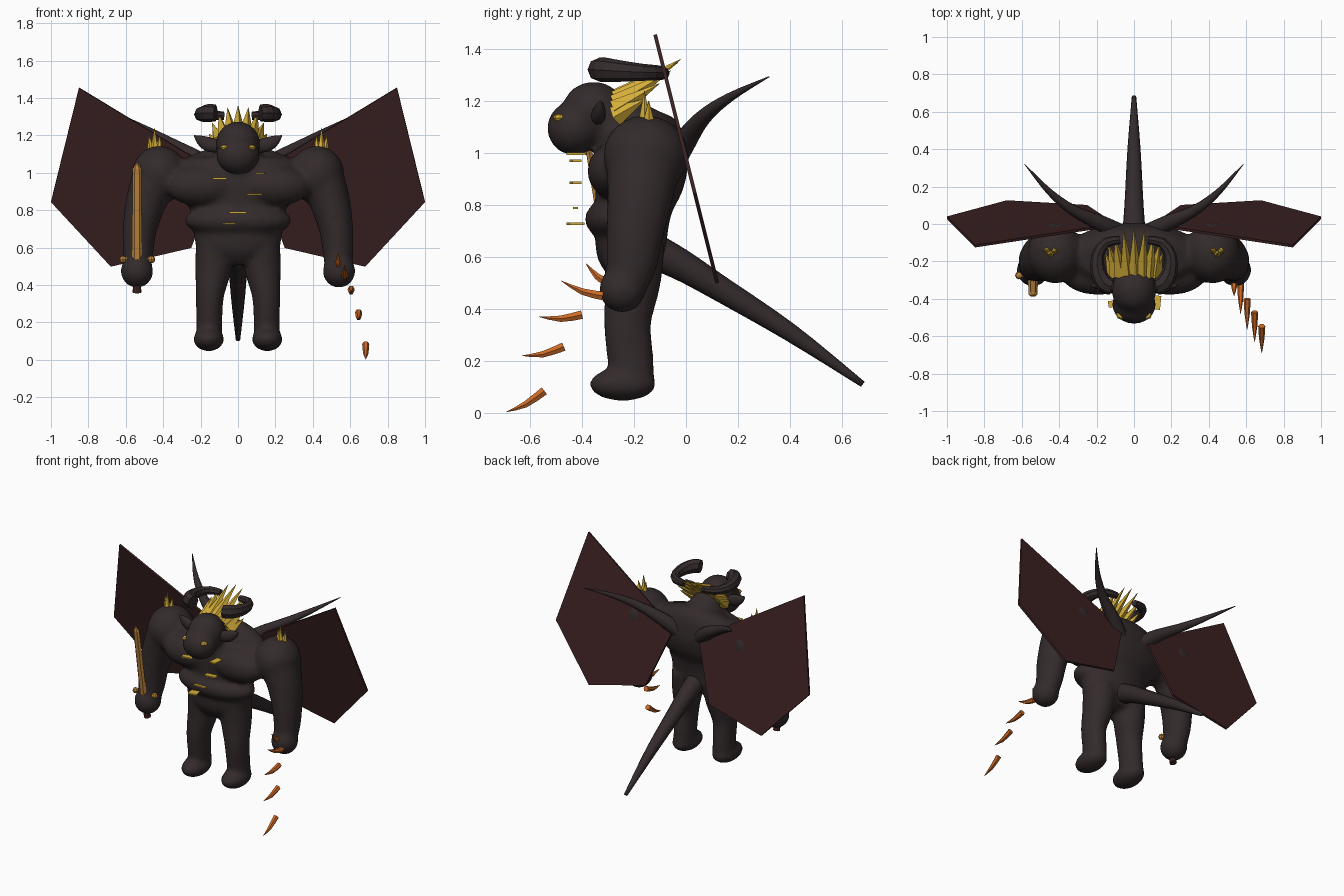
import bpy, bmesh, math
from mathutils import Vector, Matrix

cube = bpy.data.objects.get("Cube")
if cube:
    bpy.data.objects.remove(cube)


def material(name, r, g, b):
    m = bpy.data.materials.new(name)
    m.use_nodes = True
    m.diffuse_color = (r, g, b, 1)
    m.node_tree.nodes["Principled BSDF"].inputs["Base Color"].default_value = (r, g, b, 1)
    return m


HIDE = material("dark hide", 0.033, 0.023, 0.024)
WING = material("wing membrane", 0.045, 0.015, 0.016)
GOLD = material("gold", 0.66, 0.42, 0.04)
BLADE = material("bronze blade", 0.53, 0.25, 0.05)
EMBER = material("ember orange", 0.6, 0.14, 0.02)
GRIP = material("grip brown", 0.06, 0.022, 0.016)


def resample(points, steps):
    """Catmull-Rom through tuples of any length."""
    if steps < 2:
        return [list(p) for p in points]
    pts = [points[0], *points, points[-1]]
    out = []
    for i in range(1, len(pts) - 2):
        for k in range(steps):
            t = k / steps
            out.append([0.5 * (2 * b + (c - a) * t + (2 * a - 5 * b + 4 * c - d) * t * t
                        + (3 * b - a - 3 * c + d) * t ** 3)
                        for a, b, c, d in zip(*pts[i - 1:i + 3])])
    return out + [list(points[-1])]


def loft(bm, points, ref="X", sides=16, steps=4):
    """Tube through (x, y, z, radius along ref, other radius)."""
    axis = Vector((ref == "X", ref == "Y", ref == "Z"))
    rows = resample(points, steps)
    rings = []
    for i, row in enumerate(rows):
        c = Vector(row[:3])
        t = (Vector(rows[min(i + 1, len(rows) - 1)][:3]) - Vector(rows[max(i - 1, 0)][:3])).normalized()
        u = (axis - t * axis.dot(t)).normalized()
        v = t.cross(u)
        angles = [math.tau * k / sides for k in range(sides)]
        rings.append([bm.verts.new(c + u * row[3] * math.cos(a) + v * row[-1] * math.sin(a)) for a in angles])
    for a, b in zip(rings, rings[1:]):
        for k in range(sides):
            n = (k + 1) % sides
            bm.faces.new((a[k], a[n], b[n], b[k]))
    bm.faces.new(rings[0][::-1])
    bm.faces.new(rings[-1])


def ball(bm, centre, radii, seg=20):
    bmesh.ops.create_uvsphere(bm, u_segments=seg, v_segments=seg // 2, radius=1,
                              matrix=Matrix.Translation(centre) @ Matrix.Diagonal((*radii, 1)))


def box(bm, centre, size, turn=0):
    bmesh.ops.create_cube(bm, size=1, matrix=Matrix.Translation(centre)
                          @ Matrix.Rotation(turn, 4, "Z") @ Matrix.Diagonal((*size, 1)))


def spike(bm, base, tip, r, sides=5):
    loft(bm, [(*base, r), (*tip, 0.001)], sides=sides, steps=1)


def finish(name, bm, mat, mirror=False, smooth=False):
    bmesh.ops.recalc_face_normals(bm, faces=bm.faces)
    me = bpy.data.meshes.new(name)
    bm.to_mesh(me)
    bm.free()
    me.materials.append(mat)
    ob = bpy.data.objects.new(name, me)
    bpy.context.collection.objects.link(ob)
    if mirror:
        mod = ob.modifiers.new("Mirror", "MIRROR")
        mod.use_mirror_merge = False
    if smooth:
        for p in me.polygons:
            p.use_smooth = True
    return ob


# Body: torso, belly roll and chest, limbs and head fused into one skin
bm = bmesh.new()
loft(bm, [(0, -0.2, 0.52, 0.14, 0.08), (0, -0.21, 0.6, 0.22, 0.13), (0, -0.21, 0.7, 0.24, 0.14),
          (0, -0.2, 0.8, 0.25, 0.15), (0, -0.18, 0.9, 0.35, 0.175), (0, -0.165, 1.0, 0.37, 0.175),
          (0, -0.15, 1.08, 0.28, 0.14), (0, -0.16, 1.13, 0.13, 0.08)], sides=28)
ball(bm, (0, -0.24, 0.745), (0.29, 0.15, 0.095))
loft(bm, [(0, -0.13, 1.03, 0.13), (0, -0.25, 1.1, 0.12), (0, -0.34, 1.14, 0.1)])
ball(bm, (0, -0.355, 1.155), (0.12, 0.125, 0.12))
ball(bm, (0, -0.43, 1.095), (0.118, 0.105, 0.105))
for s in (1, -1):
    ball(bm, (s * 0.19, -0.27, 0.93), (0.2, 0.11, 0.11))
    ball(bm, (s * 0.42, -0.155, 0.99), (0.15, 0.165, 0.155))
    loft(bm, [(s * 0.43, -0.16, 1.0, 0.13, 0.15), (s * 0.49, -0.175, 0.85, 0.11, 0.13),
              (s * 0.525, -0.195, 0.7, 0.092, 0.112), (s * 0.535, -0.21, 0.57, 0.082, 0.098),
              (s * 0.54, -0.24, 0.47, 0.07, 0.08)])
    ball(bm, (s * 0.54, -0.245, 0.475), (0.088, 0.09, 0.09))
    loft(bm, [(s * 0.12, -0.2, 0.64, 0.105, 0.12), (s * 0.13, -0.205, 0.5, 0.1, 0.108),
              (s * 0.15, -0.225, 0.35, 0.077, 0.092), (s * 0.153, -0.215, 0.22, 0.07, 0.09),
              (s * 0.155, -0.205, 0.1, 0.07, 0.085)])
    ball(bm, (s * 0.157, -0.243, 0.11), (0.083, 0.13, 0.064))
body = finish("body", bm, HIDE, smooth=True)
remesh = body.modifiers.new("Fuse", "REMESH")
remesh.mode = "VOXEL"
remesh.voxel_size = 0.016
remesh.use_smooth_shade = True
soften = body.modifiers.new("Soften", "SMOOTH")
soften.factor = 0.5
soften.iterations = 5

# Tail
bm = bmesh.new()
loft(bm, [(0, -0.14, 0.63, 0.07), (0, -0.02, 0.57, 0.06), (0, 0.12, 0.485, 0.05),
          (0, 0.4, 0.31, 0.035), (0, 0.68, 0.11, 0.012)], sides=12)
finish("tail", bm, HIDE, smooth=True)

# Ears
bm = bmesh.new()
loft(bm, [(0.08, -0.34, 1.14, 0.03, 0.03), (0.15, -0.335, 1.15, 0.025, 0.04),
          (0.2, -0.33, 1.175, 0.018, 0.028), (0.235, -0.33, 1.2, 0.002, 0.002)], ref="Y", sides=10)
finish("ears", bm, HIDE, mirror=True, smooth=True)

# Horns curl outward from the back and end thick at the front
bm = bmesh.new()
loft(bm, [(0.075, -0.085, 1.305, 0.022), (0.15, -0.1, 1.308, 0.028), (0.195, -0.17, 1.31, 0.033),
          (0.19, -0.26, 1.315, 0.042), (0.155, -0.32, 1.32, 0.048), (0.12, -0.335, 1.32, 0.045)],
     ref="Z", sides=8, steps=2)
finish("horns", bm, HIDE, mirror=True)

# Back spines
bm = bmesh.new()
loft(bm, [(0.06, -0.06, 0.96, 0.055), (0.17, 0.0, 1.05, 0.045), (0.32, 0.07, 1.14, 0.03),
          (0.45, 0.17, 1.215, 0.018), (0.585, 0.32, 1.293, 0.002)], ref="Z", sides=10)
finish("back_spines", bm, HIDE, mirror=True, smooth=True)

# Wings: flat leaning plates
bm = bmesh.new()
outline = [(0.1, 1.0), (0.85, 1.455), (1.0, 0.845), (0.68, 0.5), (0.25, 0.6)]
bm.faces.new([bm.verts.new((x, 0.245 - 0.25 * z, z)) for x, z in outline])
wings = finish("wings", bm, WING, mirror=True)
thick = wings.modifiers.new("Thickness", "SOLIDIFY")
thick.thickness = 0.014
thick.offset = 0

# Mane: fan of spikes swept up and back
bm = bmesh.new()
for k in range(-4, 5):
    a = math.radians(k * 21)
    sa, ca = math.sin(a), math.cos(a)
    spike(bm, (0.11 * sa, -0.27, 1.135 + 0.07 * ca), (0.155 * sa, -0.17 + 0.15 * ca, 1.19 + 0.17 * ca), 0.042)
finish("mane_spikes", bm, GOLD)

# Shoulder spikes
bm = bmesh.new()
for dx, dy, top in ((-0.03, 0.01, 1.2), (0, -0.005, 1.24), (0.03, 0.012, 1.2)):
    spike(bm, (0.445 + dx * 0.6, -0.155 + dy, 1.11), (0.447 + dx, -0.155 + dy, top), 0.025)
finish("shoulder_spikes", bm, GOLD, mirror=True)

# Eyes
bm = bmesh.new()
ball(bm, (0.07, -0.485, 1.135), (0.026, 0.026, 0.016), 8)
finish("eyes", bm, GOLD, mirror=True)

# Chest markings: thin slabs
bm = bmesh.new()
for x, y, z, w, d, turn in ((-0.1, -0.425, 0.97, 0.075, 0.035, 0.15), (0.12, -0.42, 0.997, 0.045, 0.075, -0.1),
                            (0.085, -0.425, 0.885, 0.08, 0.035, 0.15), (0, -0.425, 0.788, 0.09, 0.02, 0),
                            (-0.05, -0.425, 0.728, 0.06, 0.06, 0.2)):
    box(bm, (x, y, z), (w, d, 0.009), turn)
finish("chest_markings", bm, GOLD)

# Sword in the right hand
bm = bmesh.new()
loft(bm, [(-0.54, -0.29, 0.5, 0.027, 0.016), (-0.54, -0.375, 1.02, 0.024, 0.014),
          (-0.54, -0.383, 1.055, 0.004, 0.003)], sides=6, steps=1)
loft(bm, [(-0.63, -0.275, 0.54, 0.012), (-0.45, -0.275, 0.54, 0.012)], ref="Z", sides=6, steps=1)
for x in (-0.615, -0.463):
    ball(bm, (x, -0.275, 0.537), (0.021, 0.021, 0.021), 8)
finish("sword_blade", bm, BLADE)
bm = bmesh.new()
loft(bm, [(-0.54, -0.25, 0.36, 0.024), (-0.54, -0.26, 0.41, 0.02), (-0.54, -0.28, 0.52, 0.02)], sides=8, steps=1)
finish("sword_grip", bm, GRIP)

# Ember claws trailing down from the left hand: x, base y and z, tip y and z
bm = bmesh.new()
for x, by, bz, ty, tz in ((0.535, -0.3, 0.5, -0.385, 0.575), (0.57, -0.32, 0.45, -0.48, 0.508),
                          (0.605, -0.4, 0.378, -0.565, 0.37), (0.645, -0.47, 0.255, -0.63, 0.22),
                          (0.683, -0.545, 0.085, -0.69, 0.004)):
    loft(bm, [(x, by, bz, 0.019), (x, (by + ty) / 2, (bz + tz) / 2 - 0.012, 0.014),
              (x, ty, tz, 0.001)], sides=6, steps=2)
finish("ember_claws", bm, EMBER)
